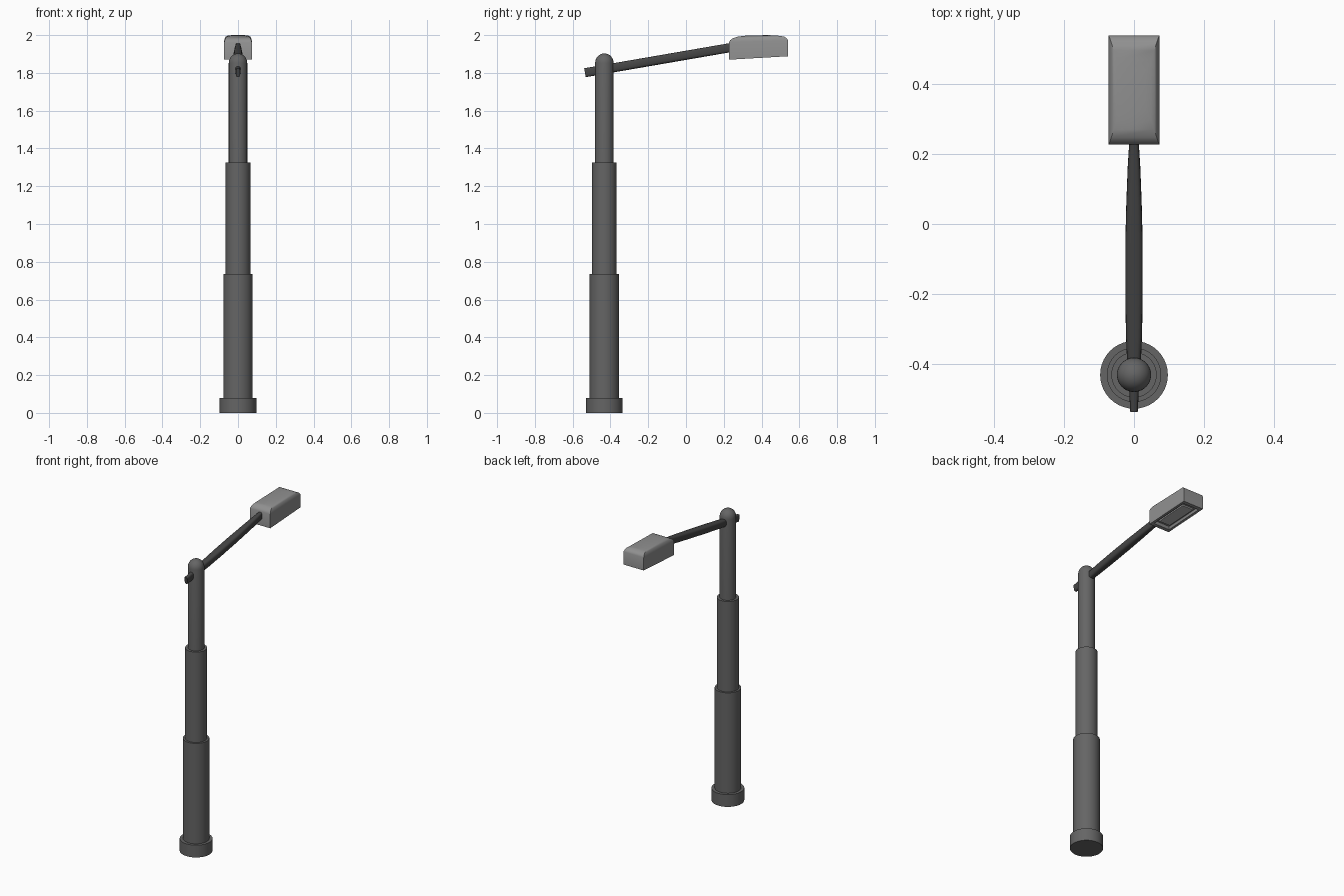
import bpy, bmesh, math
from mathutils import Vector

if "Cube" in bpy.data.objects:
    bpy.data.objects.remove(bpy.data.objects["Cube"])

POLE_Y = -0.432


def finish(name, bm, grey, angle):
    bmesh.ops.recalc_face_normals(bm, faces=bm.faces)
    mesh = bpy.data.meshes.new(name)
    bm.to_mesh(mesh)
    bm.free()
    mat = bpy.data.materials.new(name + "_grey")
    mat.diffuse_color = (grey, grey, grey, 1)
    mat.use_nodes = True
    mat.node_tree.nodes["Principled BSDF"].inputs["Base Color"].default_value = mat.diffuse_color
    mesh.materials.append(mat)
    obj = bpy.data.objects.new(name, mesh)
    bpy.context.collection.objects.link(obj)
    bpy.ops.object.select_all(action='DESELECT')
    obj.select_set(True)
    bpy.context.view_layer.objects.active = obj
    bpy.ops.object.shade_smooth_by_angle(angle=math.radians(angle))
    return obj


def loft(name, rings, grey, angle=35):
    """Skin a list of equal-length point rings and cap both ends."""
    bm = bmesh.new()
    loops = [[bm.verts.new(p) for p in ring] for ring in rings]
    n = len(loops[0])
    for a, b in zip(loops, loops[1:]):
        for i in range(n):
            j = (i + 1) % n
            bm.faces.new((a[i], a[j], b[j], b[i]))
    bm.faces.new(loops[0])
    bm.faces.new(loops[-1])
    return finish(name, bm, grey, angle)


def circle(r, z, n=40):
    return [(r * math.cos(2 * math.pi * i / n),
             POLE_Y + r * math.sin(2 * math.pi * i / n), z) for i in range(n)]


# Telescoping pole with a foot collar and a domed cap
profile = [(0.097, 0), (0.097, 0.08), (0.078, 0.08), (0.078, 0.735),
           (0.065, 0.735), (0.065, 1.325), (0.049, 1.325), (0.049, 1.852)]
for k in range(1, 9):
    a = math.pi / 2 * k / 8.15
    profile.append((0.049 * math.cos(a), 1.852 + 0.051 * math.sin(a)))
loft("pole", [circle(r, z) for r, z in profile], 0.13)

# Tilted arm: squarish section, constant depth, width swelling in the middle
start, end = Vector((0, -0.535, 1.801)), Vector((0, 0.26, 1.938))
axis = (end - start).normalized()
up = Vector((1, 0, 0)).cross(axis)
widths = [(0, 0.011), (0.08, 0.014), (0.16, 0.019), (0.27, 0.023), (0.42, 0.025),
          (0.6, 0.025), (0.75, 0.022), (0.88, 0.018), (1, 0.012)]


def squared(v):
    return math.copysign(abs(v) ** 0.6, v)


rings = []
for t, w in widths:
    c = start.lerp(end, t)
    rings.append([c + Vector((w * squared(math.cos(a)), 0, 0)) + up * (0.024 * squared(math.sin(a)))
                  for a in (2 * math.pi * i / 20 for i in range(20))])
loft("arm", rings, 0.06, 50)

# Lamp housing: stacked rectangles, recessed below and crowned above
Y0, Y1, HX = 0.228, 0.54, 0.073


def rect(ix, iy, z, tilt):
    x, ya, yb = HX - ix, Y0 + iy, Y1 - iy
    za, zb = z + tilt * iy / (Y1 - Y0), z + tilt * (1 - iy / (Y1 - Y0))
    return [(-x, ya, za), (x, ya, za), (x, yb, zb), (-x, yb, zb)]


loft("lamp_housing", [
    rect(0.022, 0.032, 1.884, 0.018),
    rect(0.016, 0.022, 1.870, 0.018),
    rect(0, 0, 1.870, 0.018),
    rect(0, 0, 1.962, 0.010),
    rect(0.003, 0.006, 1.973, 0.010),
    rect(0.008, 0.020, 1.983, 0.009),
    rect(0.015, 0.043, 1.990, 0.007),
    rect(0.024, 0.070, 1.994, 0.005),
    rect(0.040, 0.100, 1.997, 0.004)], 0.28)

# Light panel inside the underside recess
loft("light_panel", [rect(0.034, 0.050, 1.877, 0.018),
                     rect(0.032, 0.047, 1.888, 0.018)], 0.45)
